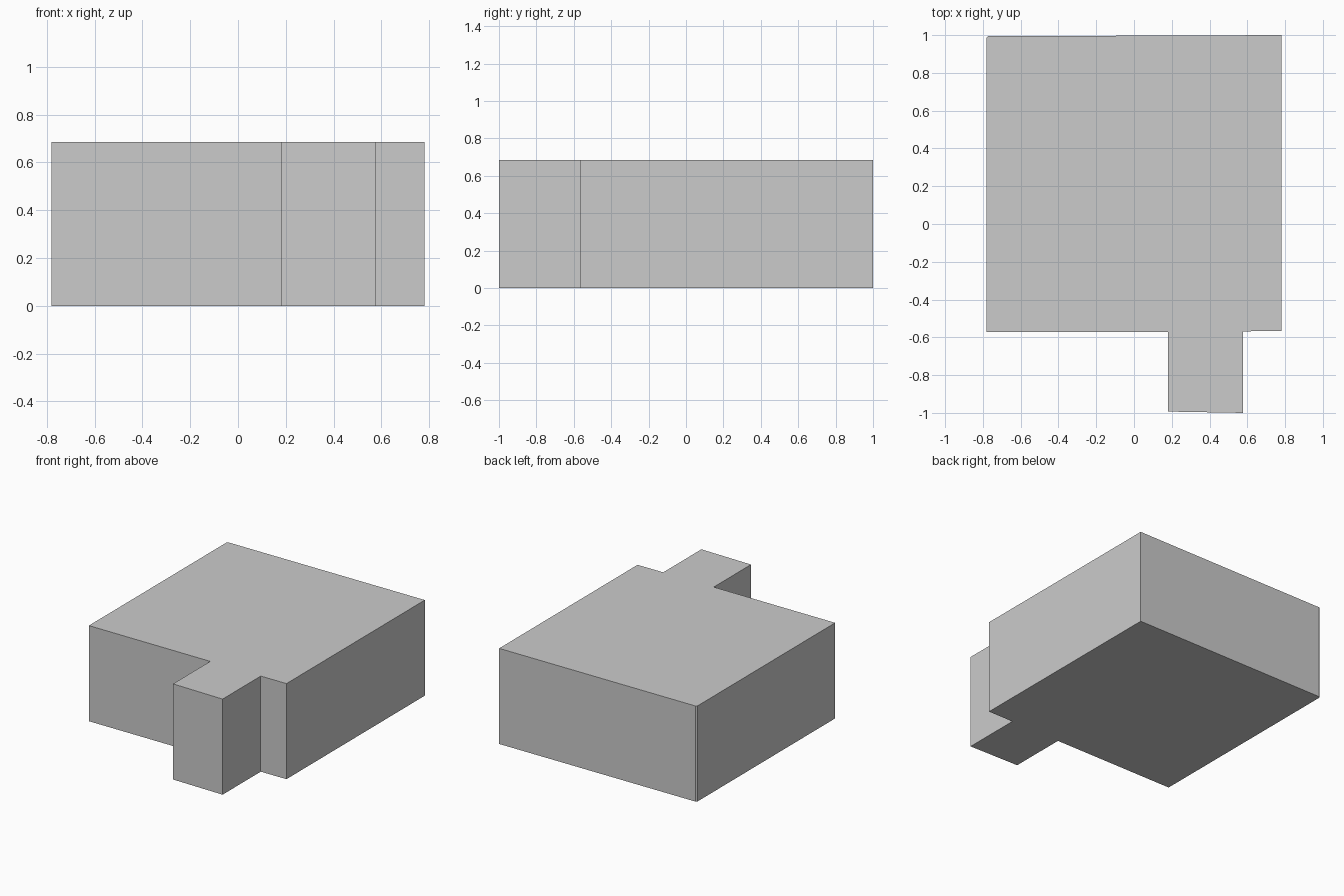
import bpy, bmesh

if "Cube" in bpy.data.objects:
    bpy.data.objects.remove(bpy.data.objects["Cube"])

HEIGHT = 0.685

# Footprint, counter-clockwise from the front left corner
footprint = [
    (-0.781, -0.573), (0.18, -0.571),                    # main front wall, left
    (0.18, -0.993), (0.578, -1.0), (0.578, -0.568),      # front projection
    (0.781, -0.567), (0.781, 1.0),                       # right and back walls
    (-0.772, 0.994), (-0.781, 0.985),                    # tiny clipped back left corner
]

# Building block: footprint raised to full height
bm = bmesh.new()
base = bm.faces.new([bm.verts.new((x, y, 0)) for x, y in footprint])
raised = bmesh.ops.extrude_face_region(bm, geom=[base], use_keep_orig=True)
top_verts = [v for v in raised["geom"] if isinstance(v, bmesh.types.BMVert)]
bmesh.ops.translate(bm, verts=top_verts, vec=(0, 0, HEIGHT))
bmesh.ops.recalc_face_normals(bm, faces=bm.faces)

mesh = bpy.data.meshes.new("building_block")
bm.to_mesh(mesh)
bm.free()
bpy.context.collection.objects.link(bpy.data.objects.new("building_block", mesh))
